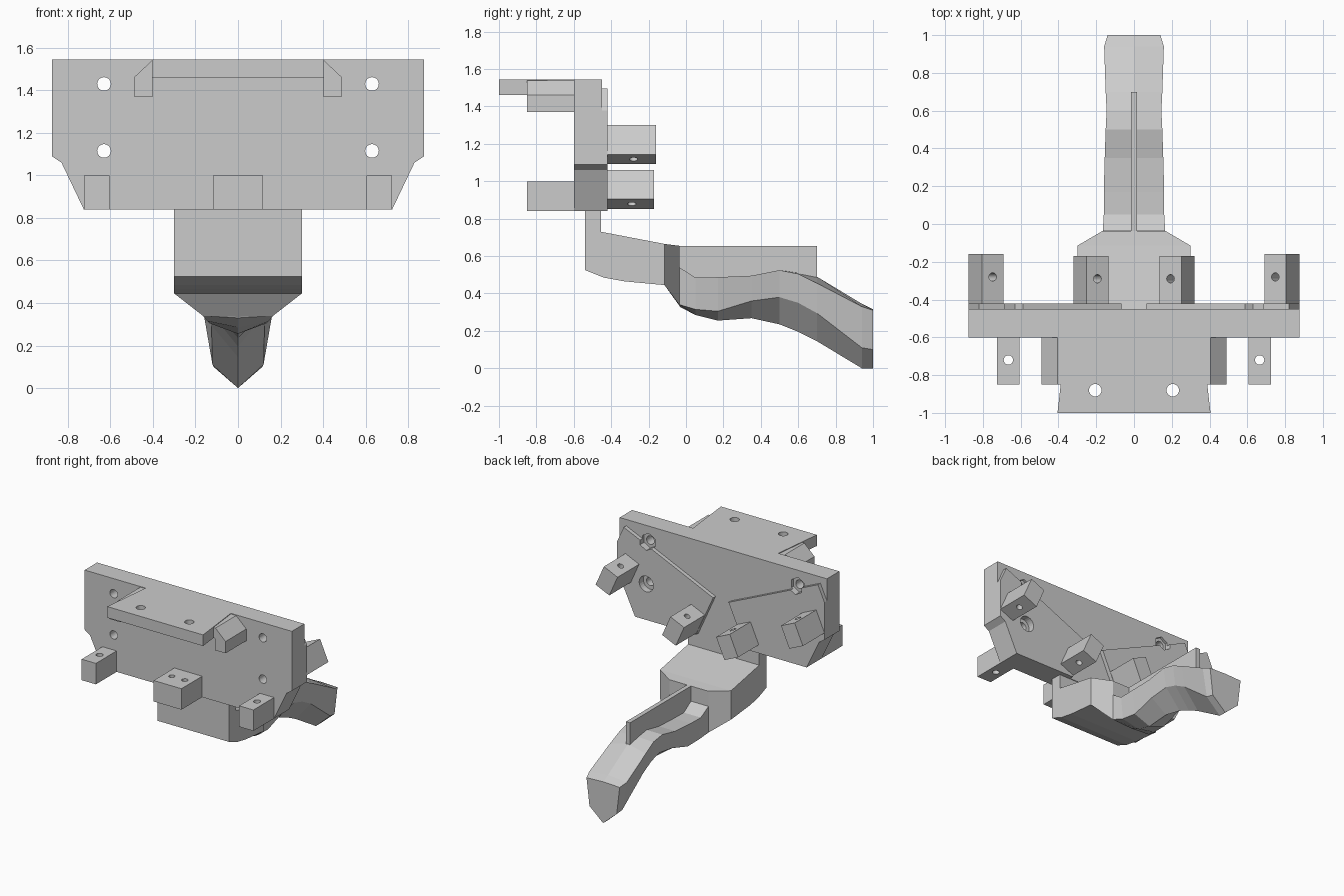
import bpy, bmesh
from math import radians, pi
from mathutils import Matrix, Vector

cube = bpy.data.objects.get("Cube")
if cube:
    bpy.data.objects.remove(cube, do_unlink=True)


def finish(name, bm):
    bmesh.ops.recalc_face_normals(bm, faces=bm.faces)
    mesh = bpy.data.meshes.new(name)
    bm.to_mesh(mesh)
    bm.free()
    obj = bpy.data.objects.new(name, mesh)
    bpy.context.collection.objects.link(obj)
    return obj


def prism(name, outline, axis, start, end):
    """Extrude a 2D outline along x (outline is y,z), y (x,z) or z (x,y)."""
    def place(p, d):
        a, b = p
        return {"x": (d, a, b), "y": (a, d, b), "z": (a, b, d)}[axis]
    bm = bmesh.new()
    face = bm.faces.new([bm.verts.new(place(p, start)) for p in outline])
    new = bmesh.ops.extrude_face_region(bm, geom=[face])["geom"]
    shift = Vector(place((0, 0), end - start))
    bmesh.ops.translate(bm, vec=shift, verts=[v for v in new if isinstance(v, bmesh.types.BMVert)])
    return finish(name, bm)


def box(name, size, matrix):
    bm = bmesh.new()
    bmesh.ops.create_cube(bm, size=1, matrix=matrix @ Matrix.Diagonal((*size, 1)))
    return finish(name, bm)


def drill(targets, radius, depth, matrix, sides=24):
    """Cut a straight hole, centred on the matrix and running along its local z."""
    bm = bmesh.new()
    bmesh.ops.create_cone(bm, cap_ends=True, segments=sides, radius1=radius,
                          radius2=radius, depth=depth, matrix=matrix)
    cutter = finish("hole_cutter", bm)
    cutter.hide_render = True
    for obj in targets:
        mod = obj.modifiers.new("hole", "BOOLEAN")
        mod.operation, mod.solver, mod.object = "DIFFERENCE", "EXACT", cutter
        bpy.context.view_layer.objects.active = obj
        bpy.ops.object.modifier_apply(modifier=mod.name)
    bpy.data.objects.remove(cutter, do_unlink=True)


def at(x, y, z):
    return Matrix.Translation((x, y, z))


def mirrored(outline, side):
    return [(side * a, b) for a, b in outline]


SIDES = ((1, "left"), (-1, "right"))
ALONG_Y = Matrix.Rotation(pi / 2, 4, "X")
TILT = radians(24)

# Upright plate with clipped lower corners
half = [(0.725, 0.84), (0.83, 1.06), (0.875, 1.09), (0.875, 1.545)]
plate = prism("mounting_plate", half + mirrored(half[::-1], -1), "y", -0.6, -0.45)

# Tilted raised pads on the back, with bolt holes and nut pockets
pad_outline = [(0.065, 1.16), (0.21, 0.84), (0.725, 0.84), (0.83, 1.06),
               (0.875, 1.09), (0.875, 1.377), (0.82, 1.497)]
for side, label in SIDES:
    pad = prism(label + "_back_pad", mirrored(pad_outline, side), "y", -0.45, -0.42)
    for z, sides in ((1.43, 6), (1.115, 24)):
        drill([plate, pad], 0.032, 0.4, at(side * 0.63, -0.5, z) @ ALONG_Y)
        drill([plate, pad], 0.06, 0.08, at(side * 0.63, -0.43, z) @ ALONG_Y, sides)

# Front shelf
shelf = prism("top_shelf", [(-0.405, -1), (0.405, -1), (0.36, -0.6), (-0.36, -0.6)],
              "z", 1.46, 1.545)
for side, label in SIDES:
    drill([shelf], 0.033, 0.4, at(side * 0.205, -0.88, 1.5))
    # Shelf brackets with a sloping top
    prism(label + "_shelf_bracket",
          mirrored([(0.4, 1.37), (0.49, 1.37), (0.49, 1.46), (0.405, 1.54),
                    (0.36, 1.54), (0.36, 1.46), (0.4, 1.46)], side), "y", -0.85, -0.6)

# Lower front lugs
centre_lug = box("centre_lug", (0.235, 0.25, 0.16), at(0, -0.725, 0.92))
for side, label in SIDES:
    drill([centre_lug], 0.022, 0.4, at(side * 0.055, -0.72, 0.92))
    lug = box(label + "_lug", (0.12, 0.25, 0.16), at(side * 0.665, -0.725, 0.92))
    drill([lug], 0.025, 0.4, at(side * 0.665, -0.72, 0.92))

# Tilted back lugs
for side, label in SIDES:
    for place, x, y, z in (("outer", 0.783, -0.29, 1.196), ("inner", 0.228, -0.3, 0.957)):
        frame = at(side * x, y, z) @ Matrix.Rotation(-side * TILT, 4, "Y")
        lug = box(f"{label}_{place}_back_lug", (0.126, 0.26, 0.172), frame)
        drill([lug], 0.022, 0.4, frame @ at(0, 0.01, 0))

# Neck dropping from the plate
prism("neck", [(-0.54, 0.9), (-0.54, 0.525), (-0.44, 0.485), (-0.33, 0.465),
               (-0.115, 0.445), (-0.115, 0.665), (-0.455, 0.73), (-0.455, 0.9)],
      "x", -0.3, 0.3)

# Curved arm: y, top half width, low half width, ridge z, rim z, low edge z, keel z
sections = [
    (-0.115, 0.30, 0.30, 0.665, 0.665, 0.445, 0.445),
    (-0.036, 0.165, 0.165, 0.655, 0.655, 0.34, 0.335),
    (-0.035, 0.165, 0.165, 0.54, 0.54, 0.34, 0.33),
    (0.05, 0.16, 0.145, 0.485, 0.485, 0.315, 0.285),
    (0.17, 0.16, 0.135, 0.487, 0.487, 0.305, 0.255),
    (0.35, 0.155, 0.13, 0.495, 0.495, 0.36, 0.268),
    (0.50, 0.15, 0.125, 0.525, 0.525, 0.38, 0.235),
    (0.60, 0.145, 0.125, 0.51, 0.505, 0.35, 0.195),
    (0.70, 0.15, 0.125, 0.49, 0.455, 0.295, 0.145),
    (0.94, 0.158, 0.12, 0.345, 0.33, 0.11, 0.0),
    (1.0, 0.14, 0.115, 0.315, 0.31, 0.10, 0.0),
]
bm = bmesh.new()
rings = []
for y, wt, wl, ridge, rim, low, keel in sections:
    ring = [(0, ridge), (wt, rim), (wl, low), (0, keel), (-wl, low), (-wt, rim)]
    rings.append([bm.verts.new((x, y, z)) for x, z in ring])
for a, b in zip(rings, rings[1:]):
    for i in range(len(a)):
        j = (i + 1) % len(a)
        bm.faces.new((a[i], a[j], b[j], b[i]))
for ring in (rings[0], rings[-1]):
    bm.faces.new(ring)
finish("curved_arm", bm)

# Thin fin along the top of the arm
prism("arm_fin", [(-0.05, 0.45), (0.6, 0.45), (0.7, 0.485), (0.7, 0.655), (-0.05, 0.655)],
      "x", -0.017, 0.017)
